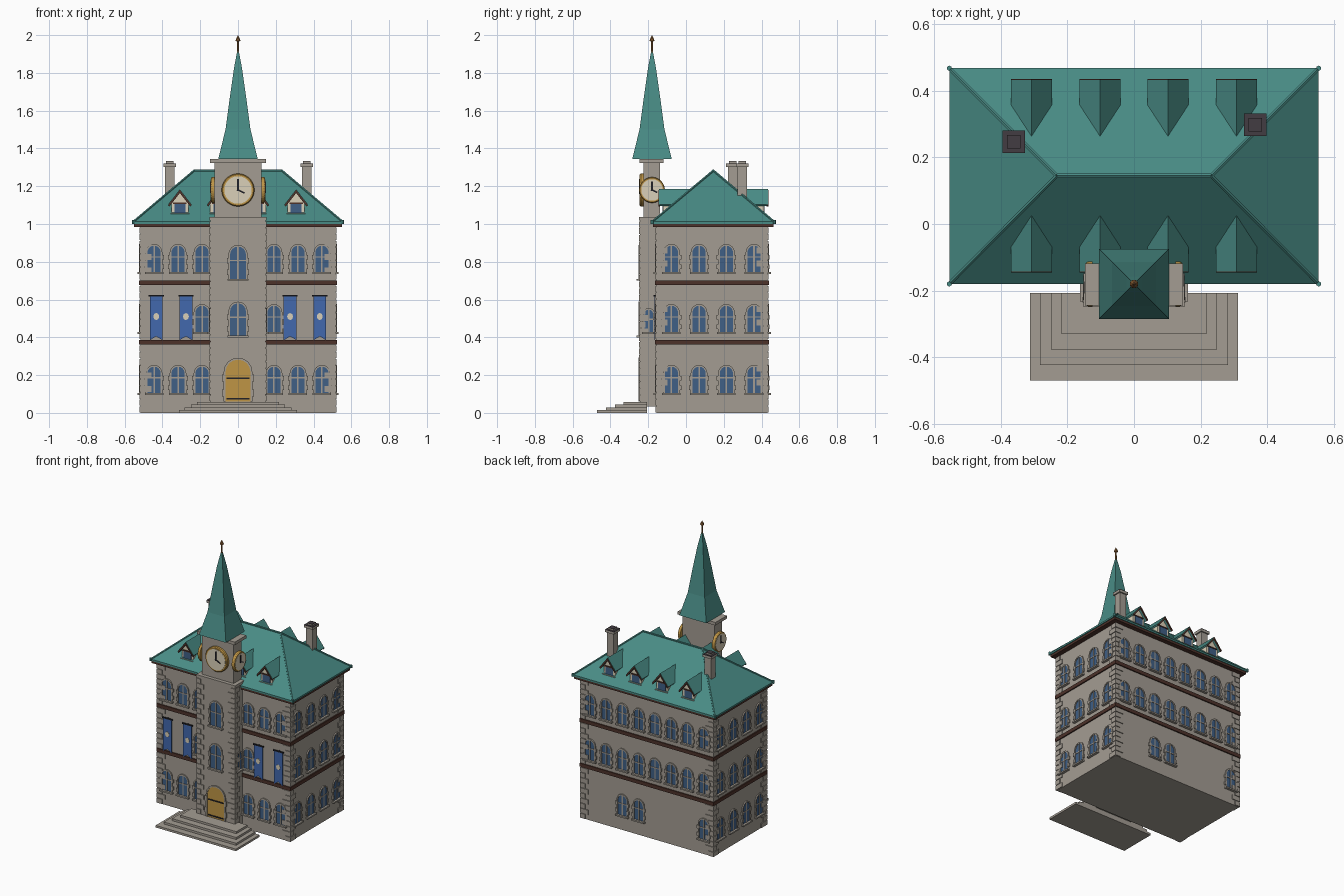
import bpy, bmesh, math
from mathutils import Matrix, Vector

if "Cube" in bpy.data.objects:
    bpy.data.objects.remove(bpy.data.objects["Cube"])

COLOURS = {
    "stone": (0.37, 0.335, 0.29), "roof_teal": (0.066, 0.26, 0.235), "glass_blue": (0.05, 0.115, 0.24),
    "banner_blue": (0.055, 0.14, 0.42), "gold": (0.52, 0.30, 0.06), "cream": (0.70, 0.63, 0.48),
    "dark_wood": (0.075, 0.032, 0.023), "black_iron": (0.015, 0.015, 0.02),
    "soot_grey": (0.055, 0.045, 0.055), "bronze": (0.27, 0.12, 0.035)}
NAMES = list(COLOURS)
MATS = []
for n, c in COLOURS.items():
    m = bpy.data.materials.new(n)
    m.diffuse_color = (*c, 1)
    m.use_nodes = True
    m.node_tree.nodes["Principled BSDF"].inputs["Base Color"].default_value = m.diffuse_color
    MATS.append(m)
I = Matrix.Identity(4)


class Part:
    """One named object collected from simple solids."""
    def __init__(self, name):
        self.name, self.bm = name, bmesh.new()

    def loft(self, rings, mat, M=I):
        vs = [[self.bm.verts.new(M @ Vector(p)) for p in r] for r in rings]
        n = len(vs[0])
        fs = [self.bm.faces.new(vs[0]), self.bm.faces.new(vs[-1])]
        for a, b in zip(vs, vs[1:]):
            fs += [self.bm.faces.new((a[i], a[(i + 1) % n], b[(i + 1) % n], b[i])) for i in range(n)]
        bmesh.ops.recalc_face_normals(self.bm, faces=fs)
        for f in fs:
            f.material_index = NAMES.index(mat)

    def prism(self, pts, y0, y1, mat, M=I):      # x-z outline extruded along y
        self.loft([[(x, y, z) for x, z in pts] for y in (y0, y1)], mat, M)

    def box(self, x0, x1, y0, y1, z0, z1, mat, M=I):
        self.prism([(x0, z0), (x1, z0), (x1, z1), (x0, z1)], y0, y1, mat, M)

    def lathe(self, secs, n, mat, M=I):          # (radius, z) sections
        off = math.pi / n
        self.loft([[(r * math.cos(off + 2 * math.pi * i / n), r * math.sin(off + 2 * math.pi * i / n), z)
                    for i in range(n)] for r, z in secs], mat, M)

    def rod(self, p, q, r, n, mat):
        d = Vector(q) - Vector(p)
        M = Matrix.Translation(p) @ d.to_track_quat('Z', 'Y').to_matrix().to_4x4()
        self.lathe([(r, 0), (r, d.length)], n, mat, M)

    def done(self):
        me = bpy.data.meshes.new(self.name)
        used = sorted({f.material_index for f in self.bm.faces})
        for f in self.bm.faces:
            f.material_index = used.index(f.material_index)
        self.bm.to_mesh(me)
        self.bm.free()
        for i in used:
            me.materials.append(MATS[i])
        bpy.context.collection.objects.link(bpy.data.objects.new(self.name, me))


X, YF, YB, YM, YT = 0.515, -0.155, 0.432, 0.145, -0.18   # walls, roof ridge, tower axis
T = Matrix.Translation


def wall(side, u, z):
    """Frame on a wall: local -y points outwards."""
    pos, ang = {"front": ((u, YF, z), 0), "right": ((X, u, z), 90), "back": ((u, YB, z), 180),
                "left": ((-X, u, z), -90), "tower": ((u, -0.243, z), 0),
                "tower_r": ((0.145, u, z), 90), "tower_l": ((-0.145, u, z), -90)}[side]
    return T(pos) @ Matrix.Rotation(math.radians(ang), 4, 'Z')


def arch(w, h, n=8, z0=0):
    return [(w, z0)] + [(w * math.cos(math.pi * i / n), h - w + w * math.sin(math.pi * i / n))
                        for i in range(n + 1)] + [(-w, z0)]


def surround(p, M, w, h, t=0.009):
    p.prism(arch(w + t, h + t) + arch(w, h)[::-1], -0.008, 0, "stone", M)
    for s in (-1, 1):                            # toothed jamb stones
        for k in (0.12, 0.48):
            xs = sorted((s * w, s * (w + t + 0.008)))
            p.box(*xs, -0.009, 0, h * k, h * (k + 0.17), "stone", M)


def window(p, M, w=0.035, h=0.14):
    p.prism(arch(w, h), -0.003, 0.002, "glass_blue", M)
    surround(p, M, w, h)
    p.box(-0.004, 0.004, -0.006, 0, 0, h, "stone", M)
    p.box(-w, w, -0.006, 0, h * 0.55, h * 0.55 + 0.007, "stone", M)
    p.box(-w - 0.014, w + 0.014, -0.018, 0, -0.01, 0, "stone", M)


def quoins(p, cx, cy, sx, sy, z0, z1, long, short):
    n = round((z1 - z0) / 0.035)
    d = (z1 - z0) / n
    for i in range(n):
        a, b = (long, short) if i % 2 else (short, long)
        xs = sorted((cx + sx * 0.006, cx - sx * a))
        ys = sorted((cy + sy * 0.006, cy - sy * b))
        p.box(*xs, *ys, z0 + i * d + 0.002, z0 + (i + 1) * d - 0.002, "stone")


# Main walls, storey bands and corner stones
p = Part("main_walls")
p.box(-X, X, YF, YB, 0, 0.99, "stone")
p.done()
p = Part("storey_bands")
for z in (0.362, 0.677):
    p.box(-X - 0.008, X + 0.008, YF - 0.008, YB + 0.008, z, z + 0.025, "dark_wood")
p.box(-0.55, 0.55, -0.176, 0.464, 0.984, 1.004, "dark_wood")
p.done()
p = Part("corner_stones")
for sx in (-1, 1):
    for cy, sy in ((YF, -1), (YB, 1)):
        for z0, z1 in ((0, 0.36), (0.388, 0.675), (0.703, 0.983)):
            quoins(p, sx * X, cy, sx, sy, z0, z1, 0.058, 0.035)
    quoins(p, sx * 0.145, -0.243, sx, -1, 0.06, 1.015, 0.05, 0.028)
p.done()

# Windows: eight bays front and back, four on each side
p = Part("windows")
bays = [0.0635 * k for k in (-7, -5, -3, -1, 1, 3, 5, 7)]
rows = (0.105, 0.427, 0.745)
for r, z in enumerate(rows):
    for i, x in enumerate(bays):
        if i not in (3, 4) and (r != 1 or i in (2, 5)):
            window(p, wall("front", x, z))
        if r or i in (0, 4, 5):
            window(p, wall("back", x, z))
    for y in (-0.077, 0.069, 0.214, 0.36):
        window(p, wall("right", y, z))
        window(p, wall("left", y, z))
for z in (0.41, 0.71):
    window(p, wall("tower", 0, z), 0.042, 0.17)
for s in ("tower_r", "tower_l"):
    window(p, wall(s, -0.197, 0.427), 0.022, 0.12)
p.done()

# Main hipped roof with ridge rolls
p = Part("main_roof")
RX, R0, R1 = 0.555, -0.18, 0.468
p.loft([[(-a, b, z), (a, b, z), (a, c, z), (-a, c, z)] for a, b, c, z in
        ((RX, R0, R1, 1.0), (RX, R0, R1, 1.012), (0.232, YM - 0.001, YM + 0.001, 1.283))], "roof_teal")
for sx in (-1, 1):
    for y in (R0, R1):
        p.rod((sx * RX, y, 1.01), (sx * 0.232, YM, 1.282), 0.007, 6, "roof_teal")
        p.lathe([(0.008, 1.0), (0.008, 1.02)], 6, "roof_teal", T((sx * RX, y, 0)))
p.rod((-0.232, YM, 1.282), (0.232, YM, 1.282), 0.007, 6, "roof_teal")
p.done()

# Dormers, front row repeated on the back by half a turn
p = Part("dormers")
turn = T((0, YM, 0)) @ Matrix.Rotation(math.pi, 4, 'Z') @ T((0, -YM, 0))
for R in (I, turn):
    for x in (-0.308, -0.102, 0.102, 0.308):
        M = R @ T((x, 0, 0))
        roof = [(-0.062, 1.104), (0, 1.184), (0.062, 1.104), (0.056, 1.096), (0, 1.168), (-0.056, 1.096)]
        p.prism(roof, -0.143, 0.03, "roof_teal", M)
        p.prism([(a, b - 0.004) for a, b in roof], -0.146, -0.137, "dark_wood", M)
        p.prism([(-0.045, 1.045), (0.045, 1.045), (0.045, 1.108), (0, 1.167), (-0.045, 1.108)],
                -0.122, 0.0, "cream", M)
        p.box(-0.029, 0.029, -0.125, -0.12, 1.055, 1.107, "glass_blue", M)
        p.box(-0.05, 0.05, -0.132, -0.12, 1.046, 1.055, "stone", M)
        p.box(-0.036, 0.036, -0.128, -0.12, 1.107, 1.115, "dark_wood", M)
p.done()

# Chimneys with dark capped tops
p = Part("chimneys")
for x, y in ((-0.361, 0.247), (0.364, 0.298)):
    M = T((x, y, 0))
    p.box(-0.025, 0.025, -0.025, 0.025, 1.03, 1.31, "stone", M)
    for a, z0, z1 in ((0.034, 1.302, 1.318), (0.02, 1.318, 1.33)):
        p.box(-a, a, -a, a, z0, z1, "stone", M)
        p.box(-a, a, -a, a, z1, z1 + 0.003, "soot_grey", M)
p.done()

# Tower shaft, belfry and ledges
p = Part("clock_tower")
p.box(-0.145, 0.145, -0.243, -0.12, 0.035, 1.02, "stone")
p.box(-0.152, 0.152, -0.25, -0.115, 1.018, 1.038, "stone")
p.box(-0.124, 0.124, -0.225, -0.138, 1.03, 1.33, "stone")
p.box(-0.147, 0.147, -0.245, -0.118, 1.322, 1.343, "stone")
p.done()
p = Part("spire")
p.lathe([(h * math.sqrt(2), z) for h, z in
         ((0.105, 1.343), (0.066, 1.5), (0.042, 1.68), (0.022, 1.82), (0.003, 1.922))],
        4, "roof_teal", T((0, YT, 0)))
p.done()
p = Part("finial")
p.lathe([(0.006, 1.9), (0.005, 1.965), (0.013, 1.97), (0.013, 1.975), (0.001, 2.0)], 8, "bronze", T((0, YT, 0)))
p.done()

# Clocks on the front and both flanks of the tower
p = Part("clocks")
for (x, y), ang, r in (((0, -0.225), 0, 0.087), ((0.124, YT), 90, 0.068), ((-0.124, YT), -90, 0.068)):
    M = T((x, y, 1.18)) @ Matrix.Rotation(math.radians(ang), 4, 'Z')
    F = M @ Matrix.Rotation(math.pi / 2, 4, 'X')     # local z becomes outward
    p.lathe([(r, 0), (r, 0.014), (r * 0.94, 0.02), (r * 0.84, 0.02)], 32, "gold", F)
    p.lathe([(r * 0.84, 0.015), (r * 0.84, 0.0215)], 32, "cream", F)
    for a, l in ((0, 0.68), (115, 0.45)):
        H = M @ Matrix.Rotation(math.radians(a), 4, 'Y')
        p.box(-0.004, 0.004, -0.025, -0.021, -0.006, l * r, "black_iron", H)
p.done()

# Door with iron straps
p = Part("door")
M = wall("tower", 0, 0.06)
p.prism(arch(0.066, 0.222, 12), -0.004, 0.002, "gold", M)
surround(p, M, 0.066, 0.222, 0.01)
for z in (0.01, 0.12):
    p.box(-0.06, 0.06, -0.008, 0, z, z + 0.008, "black_iron", M)
p.done()

# Entrance steps
p = Part("entrance_steps")
for i, (a, y) in enumerate(((0.313, -0.47), (0.282, -0.423), (0.25, -0.377), (0.218, -0.33))):
    p.box(-a, a, y, -0.207, i * 0.0147, (i + 1) * 0.0147, "stone")
p.done()

# Swallow-tailed banners on rods
p = Part("banners")
for x in (-0.433, -0.276, 0.276, 0.433):
    M = T((x, -0.168, 0))
    p.prism([(-0.034, 0.617), (-0.034, 0.385), (0, 0.405), (0.034, 0.385), (0.034, 0.617)],
            -0.002, 0.002, "banner_blue", M)
    p.prism([(0.016 * math.cos(k * math.pi / 4), 0.51 + 0.019 * math.sin(k * math.pi / 4)) for k in range(8)],
            -0.004, 0, "cream", M)
    p.box(-0.04, 0.04, -0.004, 0.004, 0.616, 0.624, "black_iron", M)
    p.box(-0.004, 0.004, 0, 0.015, 0.617, 0.623, "black_iron", M)
p.done()
